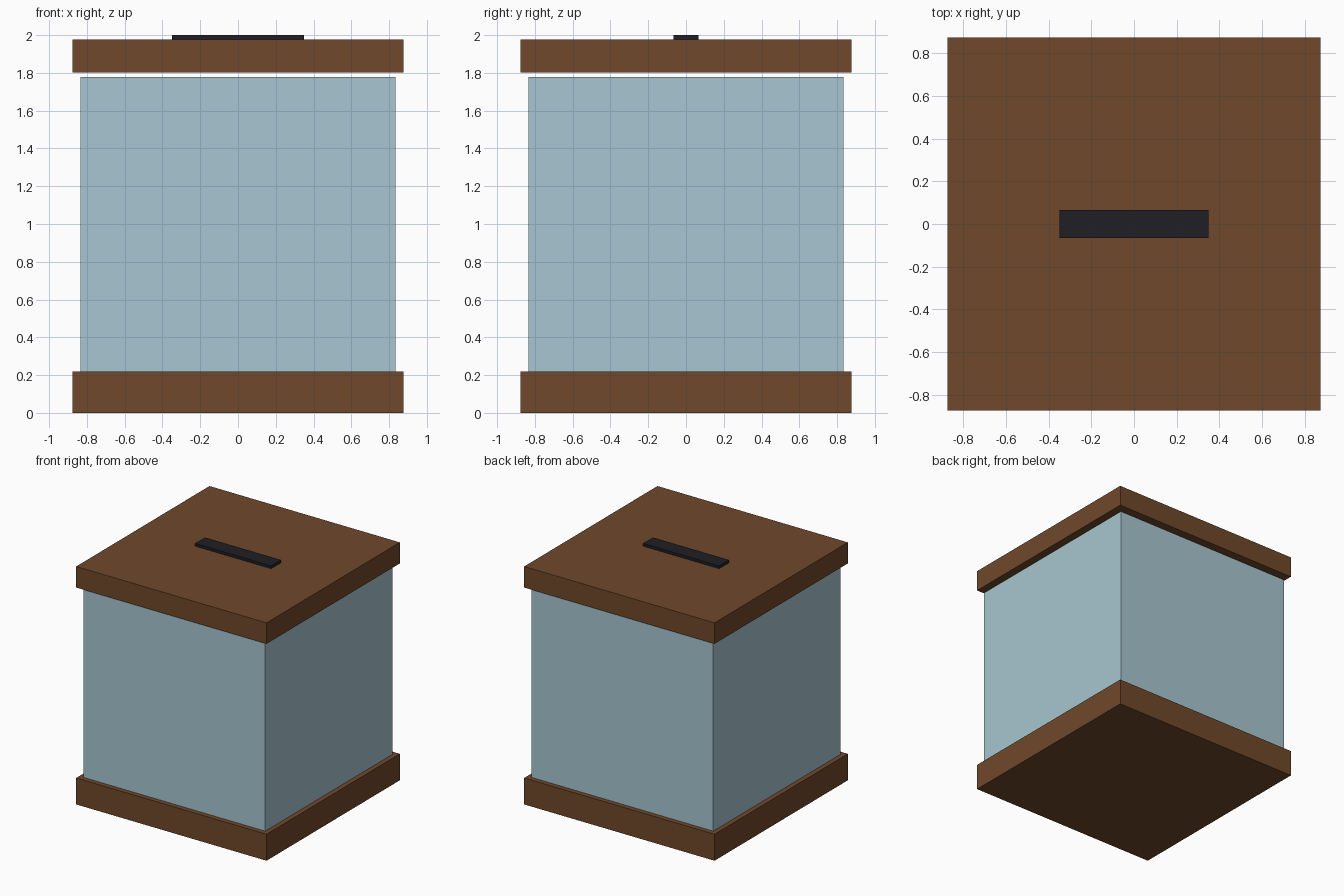
import bpy

if "Cube" in bpy.data.objects:
    bpy.data.objects.remove(bpy.data.objects["Cube"])


def material(name, rgb):
    mat = bpy.data.materials.new(name)
    mat.diffuse_color = (*rgb, 1)
    mat.use_nodes = True
    mat.node_tree.nodes["Principled BSDF"].inputs["Base Color"].default_value = mat.diffuse_color
    return mat


def box(name, half_x, half_y, z0, z1, mat):
    bpy.ops.mesh.primitive_cube_add(size=1, location=(0, 0, (z0 + z1) / 2))
    obj = bpy.context.object
    obj.name = name
    obj.scale = (2 * half_x, 2 * half_y, z1 - z0)
    bpy.ops.object.transform_apply(location=False, rotation=False, scale=True)
    obj.data.materials.append(mat)
    return obj


wood = material("wood", (0.162, 0.065, 0.024))
glass = material("glass", (0.39, 0.565, 0.638))
black = material("black", (0.013, 0.013, 0.018))

# Wooden plinth
box("base", 0.875, 0.875, 0, 0.22, wood)
# Pale blue body, stopping just short of the lid
box("glass_body", 0.835, 0.835, 0.22, 1.778, glass)
# Wooden lid
box("lid", 0.875, 0.875, 1.802, 1.977, wood)
# Raised dark strip marking the slot
box("slot", 0.35, 0.065, 1.977, 2.0, black)
